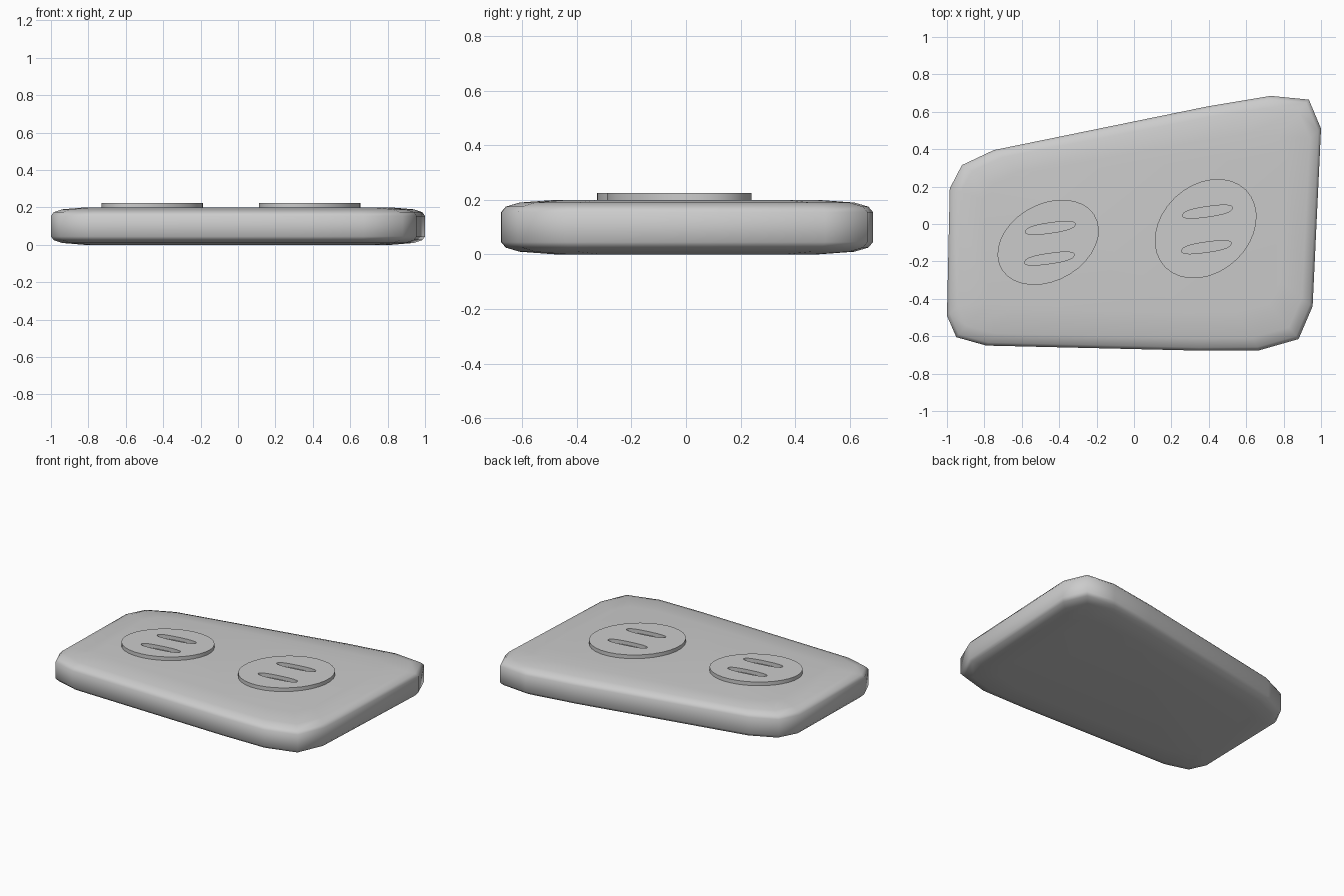
import bpy, bmesh, math

if "Cube" in bpy.data.objects:
    bpy.data.objects.remove(bpy.data.objects["Cube"])

def loft(name, rings):
    """Closed solid through a stack of rings with equal point counts."""
    bm = bmesh.new()
    rows = [[bm.verts.new(p) for p in r] for r in rings]
    n = len(rows[0])
    for a, b in zip(rows, rows[1:]):
        for i in range(n):
            j = (i + 1) % n
            bm.faces.new((a[i], a[j], b[j], b[i]))
    bm.faces.new(rows[0][::-1])
    bm.faces.new(rows[-1])
    bmesh.ops.recalc_face_normals(bm, faces=bm.faces)
    me = bpy.data.meshes.new(name)
    bm.to_mesh(me)
    bm.free()
    ob = bpy.data.objects.new(name, me)
    bpy.context.collection.objects.link(ob)
    return ob

def shade(ob, deg):
    bpy.ops.object.select_all(action='DESELECT')
    ob.select_set(True)
    bpy.context.view_layer.objects.active = ob
    bpy.ops.object.shade_smooth_by_angle(angle=math.radians(deg))

def oval(c, u, v, z, n, power=1.0):
    """Skewed ellipse spanned by axes u and v; power < 1 squares it off."""
    pts = []
    for i in range(n):
        t = 2 * math.pi * i / n
        a, b = (math.copysign(abs(k) ** power, k) for k in (math.cos(t), math.sin(t)))
        pts.append((c[0] + a * u[0] + b * v[0], c[1] + a * u[1] + b * v[1], z))
    return pts

# Crooked wall plate with rounded rim
outline = [(-1, -.49), (-.95, -.605), (-.79, -.65), (.35, -.677), (.67, -.675),
           (.88, -.615), (.955, -.44), (1, .51), (.935, .665), (.73, .685),
           (.4, .63), (-.75, .395), (-.92, .315), (-.985, .19)]
profile = [(.18, 0), (.06, .01), (.015, .025), (0, .045),
           (0, .155), (.015, .175), (.06, .19), (.18, .2)]
plate = loft("wall_plate", [[(x * (1 - d), y * (1 - d / .6), z) for x, y in outline]
                            for d, z in profile])
shade(plate, 50)

# Two socket faces, each with two slots cut down to the plate
sockets = [
    ("left", (-.459, -.098), (.268, .03), (.04, .226), [(-.447, -.021), (-.452, -.185)]),
    ("right", (.383, -.025), (.27, .03), (.035, .264), [(.393, .066), (.387, -.124)]),
]
for side, c, u, v, slots in sockets:
    face = loft(side + "_socket_face", [oval(c, u, v, z, 32) for z in (.2, .225)])
    for k, s in enumerate(slots):
        cutter = loft(f"{side}_slot_cutter_{k}",
                      [oval(s, (.133, .018), (.005, .028), z, 20, .8) for z in (.15, .3)])
        cutter.hide_render = True
        mod = face.modifiers.new("slot", 'BOOLEAN')
        mod.operation = 'DIFFERENCE'
        mod.solver = 'EXACT'
        mod.object = cutter
        bpy.context.view_layer.objects.active = face
        bpy.ops.object.modifier_apply(modifier="slot")
        bpy.data.objects.remove(cutter)
    shade(face, 40)
